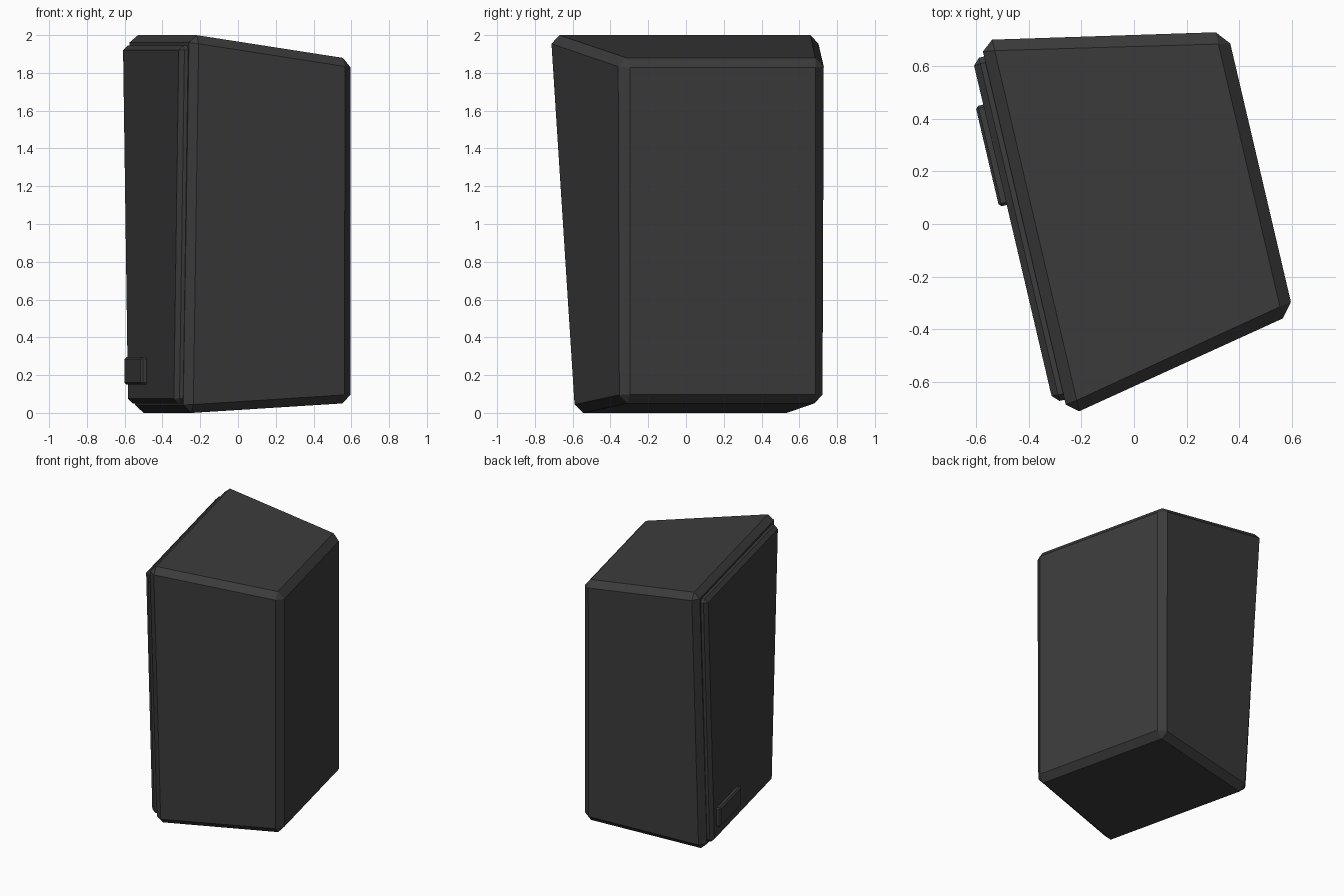
import bpy
import math

cube = bpy.data.objects.get("Cube")
if cube:
    bpy.data.objects.remove(cube, do_unlink=True)

TURN = math.radians(13.2)   # the cabinet stands turned about z
CENTRE = (-0.018, 0.078, 0)

black = bpy.data.materials.new("matte_black")
black.use_nodes = True
colour = (0.045, 0.045, 0.045, 1)
black.diffuse_color = colour
shader = next(n for n in black.node_tree.nodes if n.type == 'BSDF_PRINCIPLED')
shader.inputs["Base Color"].default_value = colour
shader.inputs["Roughness"].default_value = 0.7


def section(depth, bottom, top, half_bottom, half_top, middle=0.0):
    """Upright four-sided outline across the cabinet at one depth."""
    return [(depth, middle - half_bottom, bottom), (depth, middle + half_bottom, bottom),
            (depth, middle + half_top, top), (depth, middle - half_top, top)]


def block(name, front, rear, bevel):
    """Join a front and a rear outline into a solid with chamfered edges."""
    faces = [(0, 3, 2, 1), (4, 5, 6, 7)]
    faces += [(i, (i + 1) % 4, (i + 1) % 4 + 4, i + 4) for i in range(4)]
    mesh = bpy.data.meshes.new(name)
    mesh.from_pydata(front + rear, [], faces)
    mesh.materials.append(black)
    obj = bpy.data.objects.new(name, mesh)
    bpy.context.collection.objects.link(obj)
    obj.rotation_euler.z = TURN
    obj.location = CENTRE
    # Outward normals
    bpy.context.view_layer.objects.active = obj
    obj.select_set(True)
    bpy.ops.object.mode_set(mode='EDIT')
    bpy.ops.mesh.select_all(action='SELECT')
    bpy.ops.mesh.normals_make_consistent(inside=False)
    bpy.ops.object.mode_set(mode='OBJECT')
    obj.select_set(False)
    mod = obj.modifiers.new("chamfer", 'BEVEL')
    mod.width = bevel
    mod.segments = 1
    mod.limit_method = 'NONE'
    return obj


# Cabinet: wide flared front, narrower upright rear, sloping top and bottom
block("cabinet",
      section(-0.41, -0.003, 2.006, 0.60, 0.738),
      section(0.513, 0.053, 1.873, 0.55, 0.55), 0.045)

# Front grille panel, following the flare of the cabinet
block("front_grille",
      section(-0.455, 0.05, 1.945, 0.555, 0.672),
      section(-0.35, 0.05, 1.945, 0.555, 0.672), 0.025)

# Small blank badge low on one side of the grille
block("badge",
      section(-0.485, 0.15, 0.295, 0.196, 0.196, 0.297),
      section(-0.43, 0.15, 0.295, 0.196, 0.196, 0.297), 0.01)
